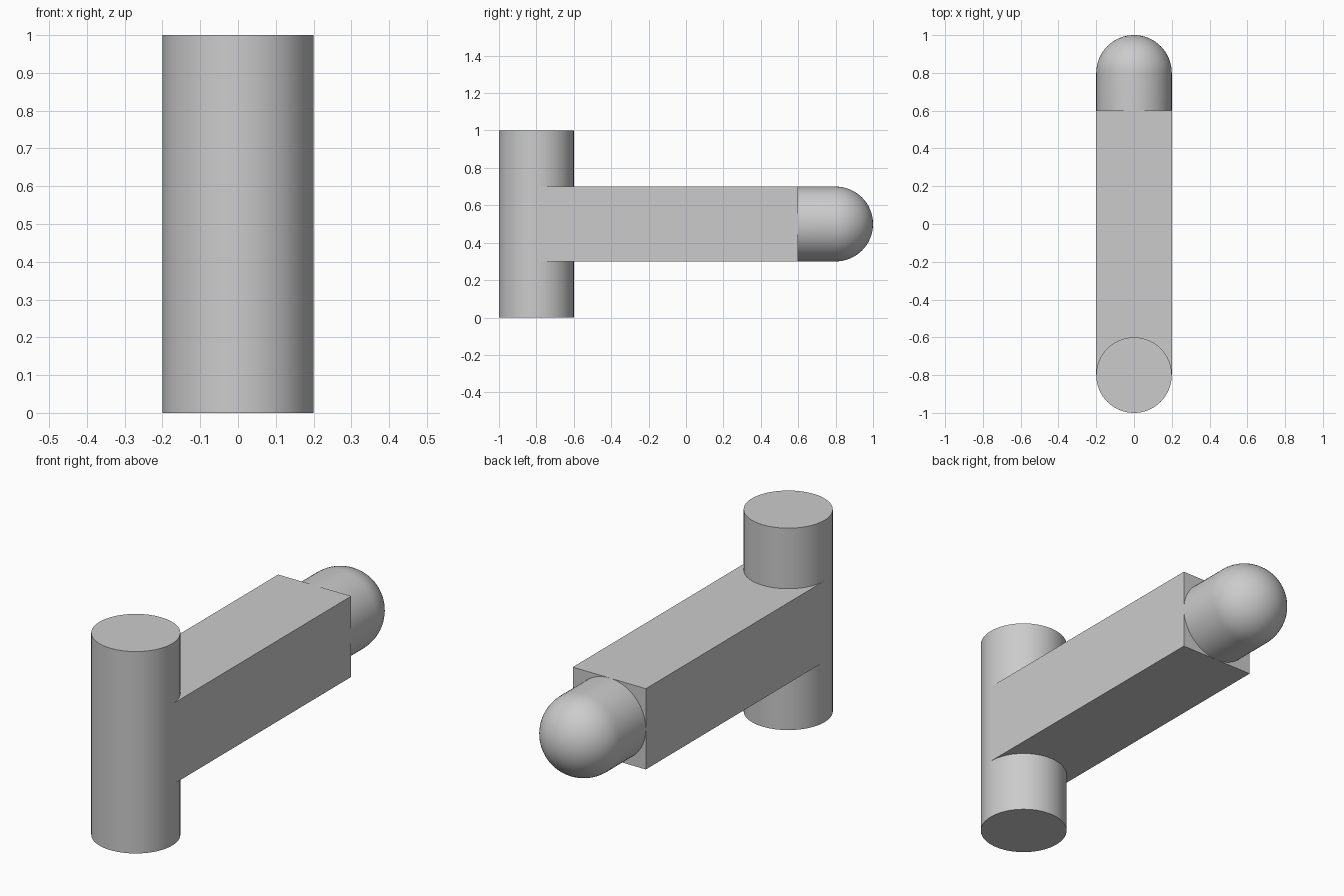
import bpy
import math

cube = bpy.data.objects.get("Cube")
if cube:
    bpy.data.objects.remove(cube, do_unlink=True)

R = 0.2      # shared half-width of every part
MID = 0.5    # height of the arm's axis

grey = bpy.data.materials.new("plain_grey")
grey.use_nodes = True
colour = (0.6, 0.6, 0.6, 1)
grey.diffuse_color = colour
grey.node_tree.nodes["Principled BSDF"].inputs["Base Color"].default_value = colour


def finish(name, smooth=False):
    obj = bpy.context.object
    obj.name = name
    obj.data.materials.append(grey)
    if smooth:
        bpy.ops.object.shade_smooth_by_angle(angle=math.radians(30))
    return obj


# Upright post at the front
bpy.ops.mesh.primitive_cylinder_add(vertices=64, radius=R, depth=1, location=(0, -0.8, MID))
finish("upright_post", True)

# Square arm running back from the post's axis
bpy.ops.mesh.primitive_cube_add(size=1, location=(0, -0.1, MID))
arm = finish("square_arm")
arm.scale = (2 * R, 1.4, 2 * R)
bpy.ops.object.transform_apply(location=False, rotation=False, scale=True)

# Rounded tip: a half-round profile swept about the arm's axis
steps = 16
profile = [(0, 0.6), (R, 0.6)]
profile += [(R * math.cos(a), 0.8 + R * math.sin(a))
            for a in (math.pi / 2 * i / steps for i in range(steps))]
sides = 64
verts = [(r * math.cos(t), y, MID + r * math.sin(t))
         for r, y in profile[1:]
         for t in (2 * math.pi * k / sides for k in range(sides))]
verts.append((0, 0.8 + R, MID))
rings = len(profile) - 1
faces = [tuple(range(sides))]
for i in range(rings - 1):
    for k in range(sides):
        n = (k + 1) % sides
        faces.append((i * sides + k, (i + 1) * sides + k,
                      (i + 1) * sides + n, i * sides + n))
last = (rings - 1) * sides
faces += [(last + k, len(verts) - 1, last + (k + 1) % sides) for k in range(sides)]
mesh = bpy.data.meshes.new("rounded_tip")
mesh.from_pydata(verts, [], faces)
mesh.update()
tip = bpy.data.objects.new("rounded_tip", mesh)
bpy.context.collection.objects.link(tip)
bpy.ops.object.select_all(action='DESELECT')
tip.select_set(True)
bpy.context.view_layer.objects.active = tip
finish("rounded_tip", True)
